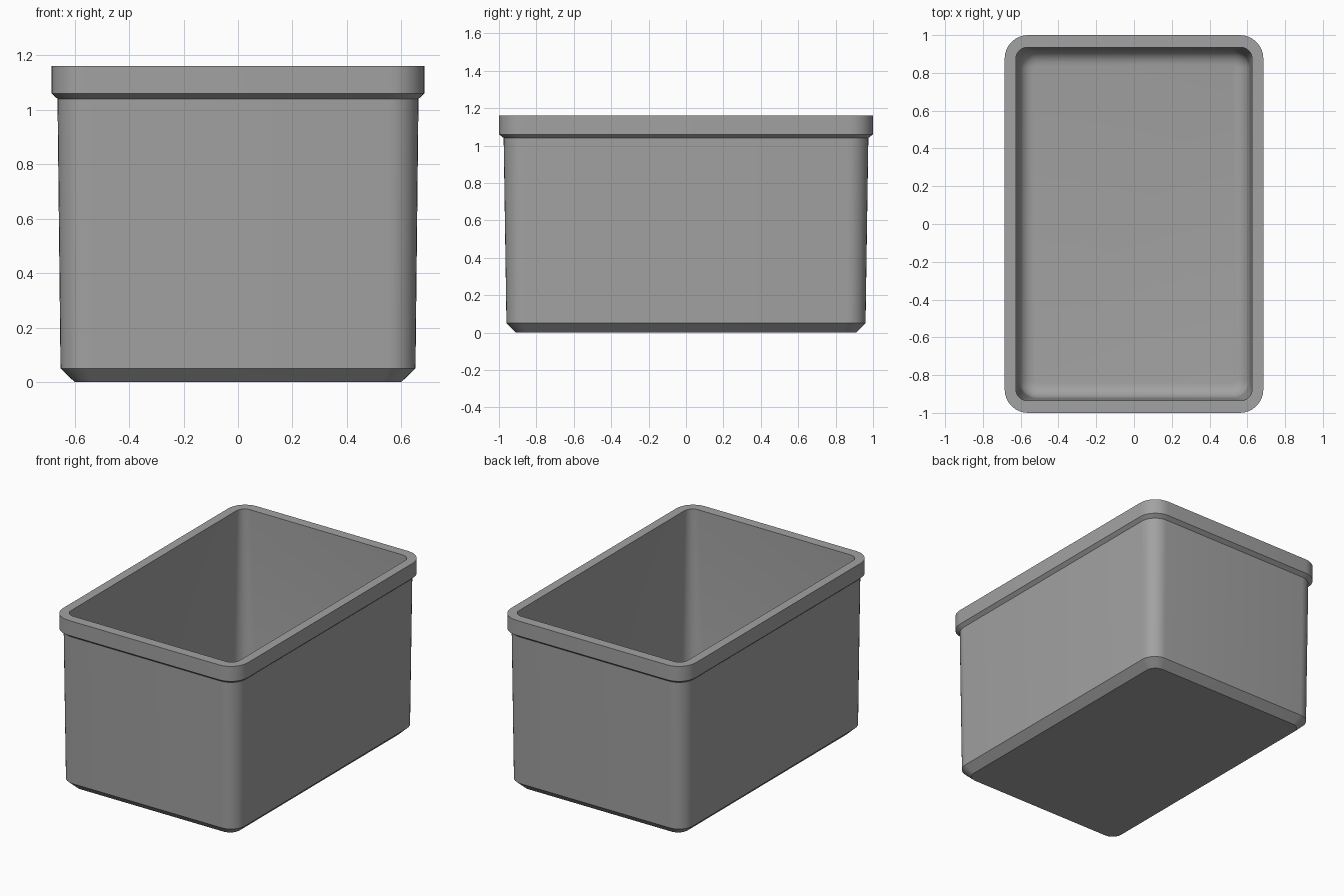
import bpy, bmesh, math

if "Cube" in bpy.data.objects:
    bpy.data.objects.remove(bpy.data.objects["Cube"])

SEG = 8  # steps per rounded corner


def ring(bm, hx, hy, r, z):
    """Loop of vertices around a rounded rectangle."""
    verts = []
    for i, (sx, sy) in enumerate([(1, 1), (-1, 1), (-1, -1), (1, -1)]):
        for k in range(SEG + 1):
            a = math.pi / 2 * (i + k / SEG)
            verts.append(bm.verts.new((sx * (hx - r) + r * math.cos(a),
                                       sy * (hy - r) + r * math.sin(a), z)))
    return verts


# Half width, half depth, corner radius, height: outside going up, then inside going down
sections = [
    (0.600, 0.910, 0.07, 0.0),     # underside
    (0.652, 0.960, 0.10, 0.05),    # bottom chamfer
    (0.663, 0.975, 0.11, 1.04),    # tapered wall
    (0.685, 1.000, 0.125, 1.06),   # flare under the rim
    (0.685, 1.000, 0.125, 1.16),   # rim
    (0.625, 0.935, 0.06, 1.16),    # rim inner edge
]
# Rounded transition from inner wall to floor
FILLET, FLOOR = 0.08, 0.05
for k in range(7):
    a = math.pi / 2 * k / 6
    d = FILLET * (1 - math.cos(a))
    sections.append((0.612 - d, 0.922 - d, 0.095 - d,
                     FLOOR + FILLET * (1 - math.sin(a))))

bm = bmesh.new()
rings = [ring(bm, *s) for s in sections]
for lo, hi in zip(rings, rings[1:]):
    n = len(lo)
    for i in range(n):
        j = (i + 1) % n
        bm.faces.new((lo[i], lo[j], hi[j], hi[i]))
bm.faces.new(list(reversed(rings[0])))   # underside
bm.faces.new(rings[-1])                  # inner floor
bmesh.ops.recalc_face_normals(bm, faces=bm.faces)

mesh = bpy.data.meshes.new("open_bin")
bm.to_mesh(mesh)
bm.free()
bin_obj = bpy.data.objects.new("open_bin", mesh)
bpy.context.collection.objects.link(bin_obj)

grey = bpy.data.materials.new("grey plastic")
grey.diffuse_color = (0.36, 0.36, 0.36, 1)
grey.use_nodes = True
grey.node_tree.nodes["Principled BSDF"].inputs["Base Color"].default_value = grey.diffuse_color
mesh.materials.append(grey)

bpy.context.view_layer.objects.active = bin_obj
bin_obj.select_set(True)
bpy.ops.object.shade_smooth_by_angle(angle=math.radians(30))
